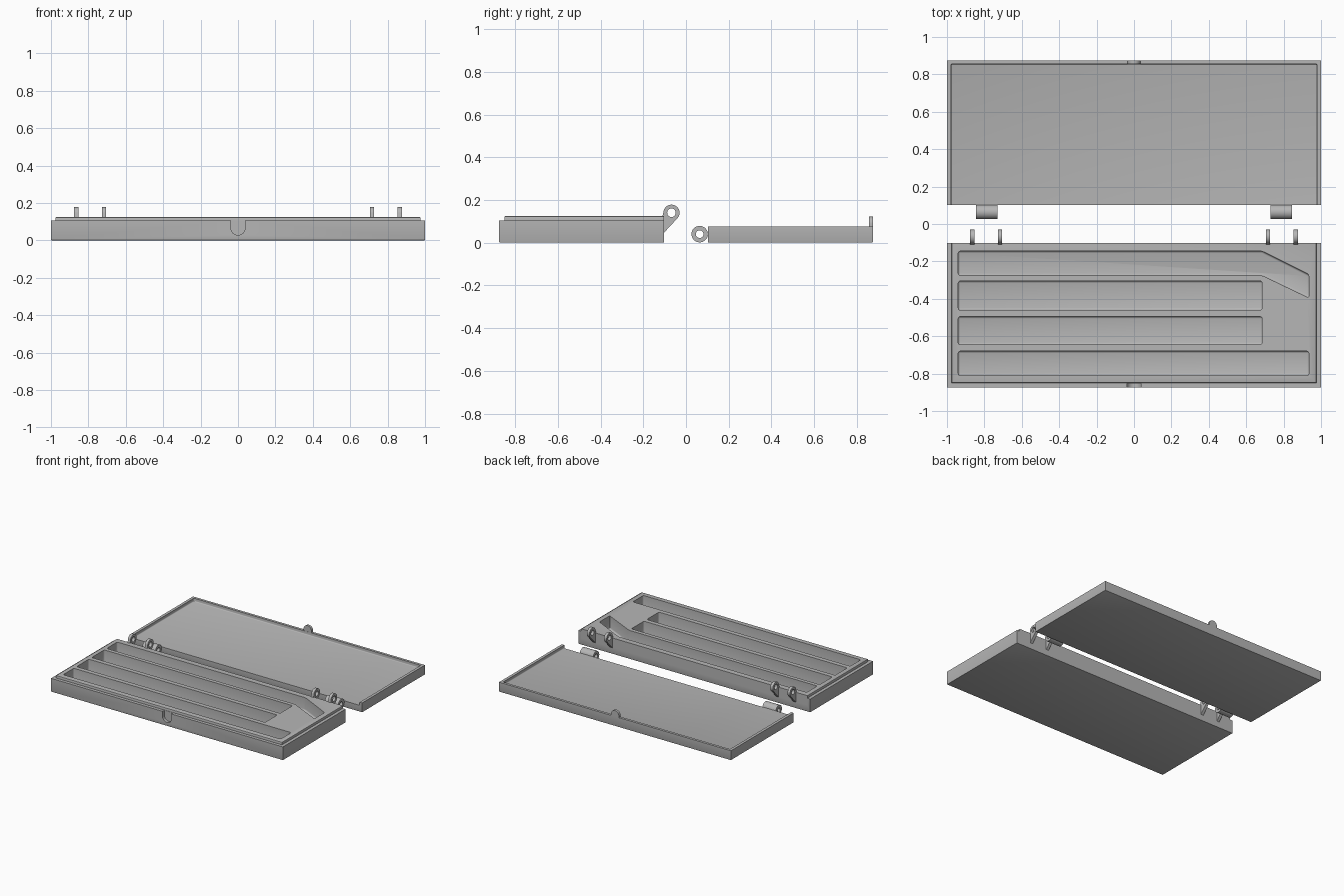
import bpy, bmesh, math
from mathutils import Vector

if "Cube" in bpy.data.objects:
    bpy.data.objects.remove(bpy.data.objects["Cube"])

grey = bpy.data.materials.new("plain grey")
grey.diffuse_color = (0.47, 0.47, 0.47, 1)
grey.use_nodes = True
grey.node_tree.nodes["Principled BSDF"].inputs["Base Color"].default_value = grey.diffuse_color


def prism(name, pts, a, b, axis="z", bevel=0, edge_rule=None, segs=3):
    """Extrude a 2D outline along an axis from a to b, optionally rounding chosen edges."""
    place = {"z": lambda p, t: (p[0], p[1], t),
             "y": lambda p, t: (p[0], t, p[1]),
             "x": lambda p, t: (t, p[0], p[1])}[axis]
    bm = bmesh.new()
    lo = [bm.verts.new(place(p, a)) for p in pts]
    hi = [bm.verts.new(place(p, b)) for p in pts]
    n = len(pts)
    bm.faces.new(lo)
    bm.faces.new(hi)
    for i in range(n):
        bm.faces.new((lo[i], lo[(i + 1) % n], hi[(i + 1) % n], hi[i]))
    bmesh.ops.recalc_face_normals(bm, faces=bm.faces)
    if bevel:
        edges = [e for e in bm.edges if edge_rule is None or
                 edge_rule((e.verts[0].co + e.verts[1].co) / 2)]
        bmesh.ops.bevel(bm, geom=edges, offset=bevel, segments=segs,
                        profile=0.5, affect="EDGES", clamp_overlap=True)
    mesh = bpy.data.meshes.new(name)
    bm.to_mesh(mesh)
    bm.free()
    mesh.materials.append(grey)
    ob = bpy.data.objects.new(name, mesh)
    bpy.context.collection.objects.link(ob)
    return ob


def rect(x0, x1, y0, y1):
    return [(x0, y0), (x1, y0), (x1, y1), (x0, y1)]


def arc(cx, cy, r, a0, a1, n):
    return [(cx + r * math.cos(math.radians(a0 + (a1 - a0) * i / n)),
             cy + r * math.sin(math.radians(a0 + (a1 - a0) * i / n)))
            for i in range(n + 1)]


def combine(target, tool, op="DIFFERENCE"):
    mod = target.modifiers.new(op.lower(), "BOOLEAN")
    mod.operation, mod.object, mod.solver = op, tool, "EXACT"
    bpy.context.view_layer.objects.active = target
    bpy.ops.object.modifier_apply(modifier=mod.name)
    bpy.data.objects.remove(tool)


def smooth(ob):
    bpy.ops.object.select_all(action="DESELECT")
    ob.select_set(True)
    bpy.context.view_layer.objects.active = ob
    bpy.ops.object.shade_smooth_by_angle(angle=math.radians(35))


# Tray: body with a raised lip set in from the front and sides
tray = prism("tray", rect(-1, 1, -0.875, -0.102), 0, 0.105,
             bevel=0.005, edge_rule=lambda m: m.z < 0.001, segs=2)
lip = prism("lip", rect(-0.975, 0.975, -0.85, -0.102), 0.05, 0.125,
            bevel=0.005, edge_rule=lambda m: m.z > 0.124 and m.y < -0.11, segs=2)
combine(tray, lip, "UNION")

# Four pockets, the rear one with a slanted end
pockets = [
    [(-0.94, -0.275), (0.685, -0.275), (0.935, -0.395),
     (0.935, -0.27), (0.685, -0.145), (-0.94, -0.145)],
    rect(-0.94, 0.685, -0.46, -0.305),
    rect(-0.94, 0.685, -0.645, -0.495),
    rect(-0.94, 0.935, -0.81, -0.68),
]
for outline in pockets:
    combine(tray, prism("pocket_cutter", outline, 0.025, 0.2, bevel=0.011))

# Rounded latch notch in the tray front
slot = arc(0, 0.066, 0.038, 180, 360, 16) + [(0.038, 0.2), (-0.038, 0.2)]
combine(tray, prism("notch_cutter", slot, -0.9, -0.852, "y"))
smooth(tray)

# Lid: shallow shell, open toward the hinge
lid = prism("lid", rect(-1, 1, 0.102, 0.875), 0, 0.075,
            bevel=0.005, edge_rule=lambda m: m.z < 0.001, segs=2)
combine(lid, prism("recess_cutter", rect(-0.978, 0.978, 0.0, 0.855), 0.05, 0.2,
                   bevel=0.006))
smooth(lid)

# Latch tab on the lid rim
tab = arc(0, 0.088, 0.034, 0, 180, 16) + [(-0.034, 0.06), (0.034, 0.06)]
smooth(prism("latch_tab", tab, 0.856, 0.875, "y"))

# Hinge parts, repeated on the left and right
EAR, KNUCKLE = (-0.068, 0.14), (0.064, 0.04)
ear_outline = arc(*EAR, 0.038, 180, -42, 24) + [(-0.112, 0.037), (-0.112, 0.12)]


def hinge_part(name, outline, centre, x0, x1, hole):
    ob = prism(name, outline, x0, x1, "x")
    combine(ob, prism("pin_cutter", arc(*centre, hole, 0, 345, 23),
                      x0 - 0.1, x1 + 0.1, "x"))
    smooth(ob)


for side, s in (("left", -1), ("right", 1)):
    for place, a, b in (("inner", 0.706, 0.728), ("outer", 0.854, 0.876)):
        x0, x1 = sorted((s * a, s * b))
        hinge_part(f"{side}_{place}_hinge_ear", ear_outline, EAR, x0, x1, 0.02)
    x0, x1 = sorted((s * 0.73, s * 0.845))
    hinge_part(f"{side}_hinge_knuckle", arc(*KNUCKLE, 0.0385, 0, 348.75, 31),
               KNUCKLE, x0, x1, 0.018)
